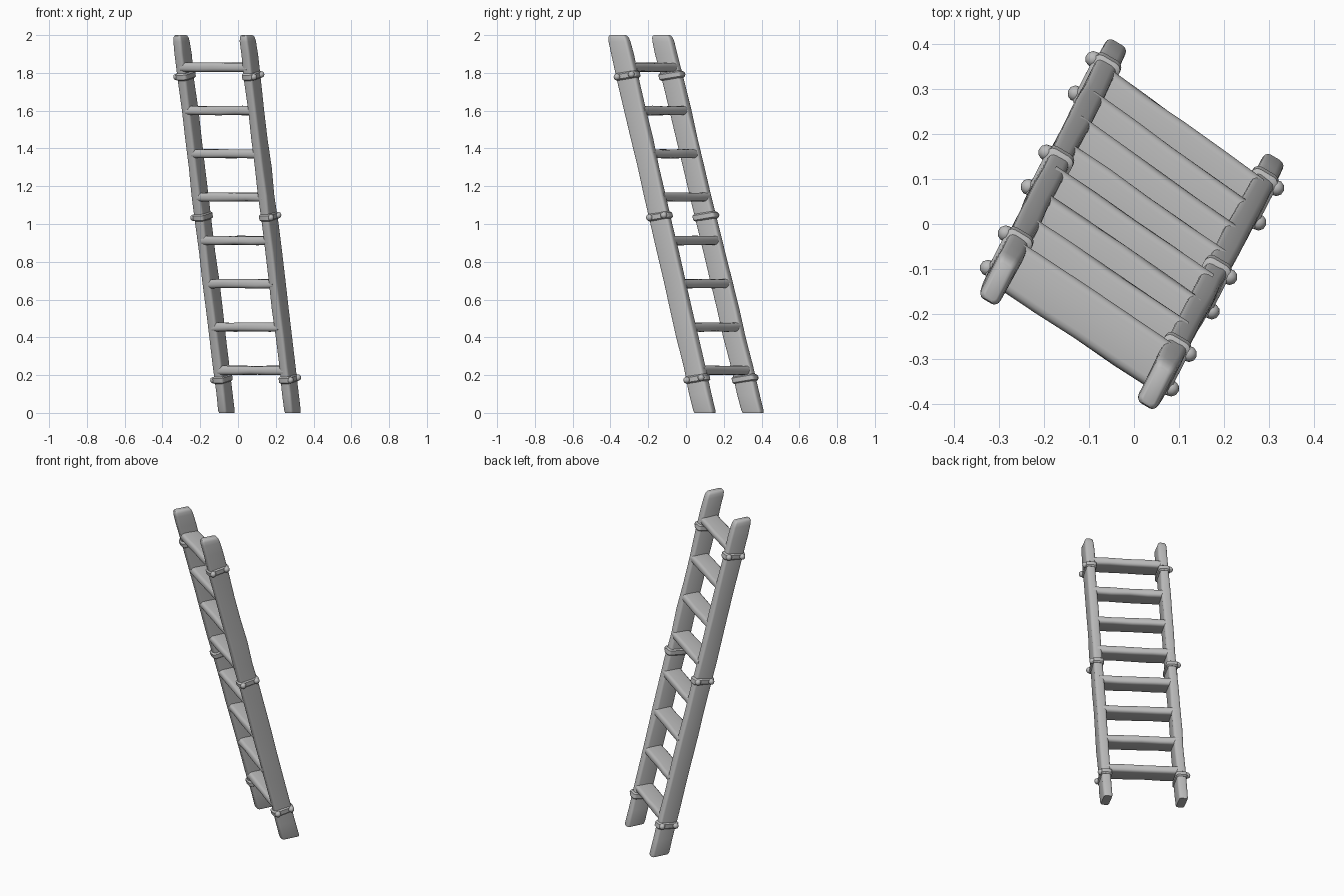
import bpy, bmesh, math, random
from mathutils import Vector

random.seed(4)
if "Cube" in bpy.data.objects:
    bpy.data.objects.remove(bpy.data.objects["Cube"])

wood = bpy.data.materials.new("grey wood")
wood.use_nodes = True
wood.diffuse_color = (0.5, 0.5, 0.5, 1)
wood.node_tree.nodes["Principled BSDF"].inputs["Base Color"].default_value = (0.5, 0.5, 0.5, 1)

UP = Vector((0, 0, 1))
ACROSS = Vector((0.86, -0.51, 0))      # right rail towards left rail
LEAN = Vector((-0.46, -0.89, 0))       # direction the ladder leans
THICK, DEPTH = 0.052, 0.114
RAILS = {
    "right": (Vector((-0.06, 0.355, 0)), Vector((-0.303, -0.128, 2)), -1),
    "left": (Vector((0.29, 0.10, 0)), Vector((0.048, -0.36, 2)), 1),
}


def ring(center, u, v, width, height, radius, wobble=0.0):
    """Rounded rectangle of points around a centre."""
    points = []
    for corner in range(4):
        sx, sy = ((1, 1), (-1, 1), (-1, -1), (1, -1))[corner]
        jx, jy = random.uniform(-wobble, wobble), random.uniform(-wobble, wobble)
        for step in range(4):
            a = math.pi / 2 * (corner + step / 3)
            x = sx * (width / 2 - radius) + radius * math.cos(a) + jx
            y = sy * (height / 2 - radius) + radius * math.sin(a) + jy
            points.append(center + u * x + v * y)
    return points


def finish(bm, name):
    bmesh.ops.recalc_face_normals(bm, faces=bm.faces)
    mesh = bpy.data.meshes.new(name)
    bm.to_mesh(mesh)
    bm.free()
    mesh.materials.append(wood)
    obj = bpy.data.objects.new(name, mesh)
    bpy.context.collection.objects.link(obj)
    bpy.ops.object.select_all(action="DESELECT")
    obj.select_set(True)
    bpy.context.view_layer.objects.active = obj
    bpy.ops.object.shade_smooth_by_angle(angle=math.radians(40))
    return obj


def loft(bm, rings):
    """Skin a closed tube through the rings and cap both ends."""
    loops = [[bm.verts.new(p) for p in r] for r in rings]
    n = len(loops[0])
    for a, b in zip(loops, loops[1:]):
        for i in range(n):
            j = (i + 1) % n
            bm.faces.new((a[i], a[j], b[j], b[i]))
    bm.faces.new(loops[0])
    bm.faces.new(loops[-1])


def on_rail(side, z):
    low, high, _ = RAILS[side]
    return low.lerp(high, z / 2)


# Side rails: slightly uneven hewn beams with rounded tops
for side in RAILS:
    stations = [(0, 0.9), (0.012, 1)]
    stations += [(0.1 + 0.15 * i, 1) for i in range(13)]
    stations += [(1.965, 0.98), (1.985, 0.9), (1.996, 0.74), (2, 0.55)]
    rings = []
    for z, s in stations:
        wobble = 0.0025 if 0.05 < z < 1.95 else 0
        rings.append(ring(on_rail(side, z), ACROSS, LEAN,
                          THICK * s, DEPTH * (0.4 + 0.6 * s), 0.014 * s, wobble))
    bm = bmesh.new()
    loft(bm, rings)
    finish(bm, side + "_rail")

# Plank rungs set between the rails
for i in range(8):
    z = 0.225 + i * 0.2293
    a, b = on_rail("right", z), on_rail("left", z)
    rings = [ring(a.lerp(b, t), LEAN, UP, 0.112, 0.047, 0.018, 0.002)
             for t in (0, 0.25, 0.5, 0.75, 1)]
    bm = bmesh.new()
    loft(bm, rings)
    finish(bm, f"rung_{i + 1}")

# Bindings: a band round the rail with a pair of knots on its outer side
TILTED = LEAN - UP * 0.15
for side, (_, _, out) in RAILS.items():
    for label, z in (("lower", 0.18), ("middle", 1.04), ("upper", 1.785)):
        bm = bmesh.new()
        rings = []
        for dz, grow in ((-0.019, 0), (-0.012, 0.014), (0.012, 0.014), (0.019, 0)):
            rings.append(ring(on_rail(side, z + dz), ACROSS, TILTED,
                              THICK + grow, DEPTH + grow, 0.016))
        loft(bm, rings)
        for end in (-1, 1):
            knot = on_rail(side, z) + ACROSS * out * 0.033 + TILTED * end * 0.043
            ball = bmesh.ops.create_icosphere(bm, subdivisions=2, radius=0.018)
            bmesh.ops.translate(bm, verts=ball["verts"], vec=knot)
        finish(bm, f"{side}_{label}_binding")
